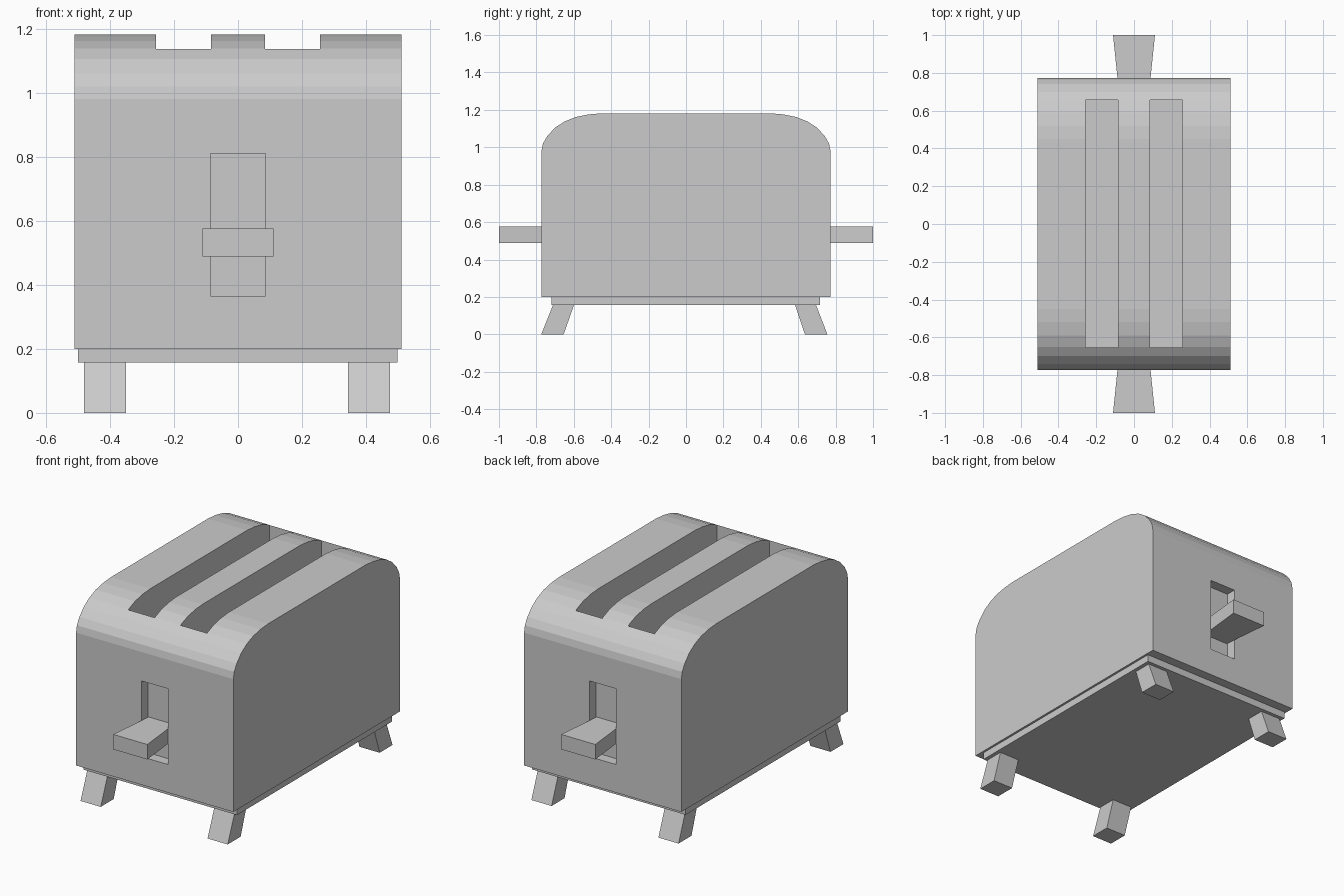
import bpy, bmesh

if "Cube" in bpy.data.objects:
    bpy.data.objects.remove(bpy.data.objects["Cube"])


def add_object(name, bm):
    bmesh.ops.recalc_face_normals(bm, faces=bm.faces)
    mesh = bpy.data.meshes.new(name)
    bm.to_mesh(mesh)
    bm.free()
    obj = bpy.data.objects.new(name, mesh)
    bpy.context.collection.objects.link(obj)
    return obj


def loft(name, start, end):
    """Solid between two matching loops of 3D points."""
    bm = bmesh.new()
    a = [bm.verts.new(p) for p in start]
    b = [bm.verts.new(p) for p in end]
    bm.faces.new(a)
    bm.faces.new(b[::-1])
    n = len(a)
    for i in range(n):
        j = (i + 1) % n
        bm.faces.new((a[i], b[i], b[j], a[j]))
    return add_object(name, bm)


def rect(x0, x1, y0, y1, z):
    return [(x0, y0, z), (x1, y0, z), (x1, y1, z), (x0, y1, z)]


def box(name, x0, x1, y0, y1, z0, z1):
    return loft(name, rect(x0, x1, y0, y1, z0), rect(x0, x1, y0, y1, z1))


def cut(obj, cutter):
    cutter.hide_render = True
    cutter.hide_viewport = False
    cutter.display_type = 'WIRE'
    mod = obj.modifiers.new(cutter.name, 'BOOLEAN')
    mod.operation = 'DIFFERENCE'
    mod.solver = 'EXACT'
    mod.object = cutter


# Body: rounded-shoulder profile swept across the width
shoulder = [(0.773, 0.2), (0.773, 0.98), (0.765, 1.02), (0.742, 1.06), (0.70, 1.105),
            (0.65, 1.138), (0.59, 1.162), (0.52, 1.176), (0.45, 1.182)]
profile = shoulder + [(-y, z) for y, z in reversed(shoulder)]
body = loft("body", [(-0.511, y, z) for y, z in profile],
            [(0.511, y, z) for y, z in profile])

cutters = []
# Bread slots
for x in (-0.17, 0.17):
    cutters.append(box("slot_cutter", x - 0.086, x + 0.086, -0.653, 0.657, 0.35, 1.3))

# Lever recesses and flared levers at front and back
for side, label in ((-1, "front"), (1, "back")):
    y0, y1 = sorted((side * 0.712, side * 0.9))
    cutters.append(box("recess_cutter", -0.086, 0.086, y0, y1, 0.365, 0.81))
    plan = [(-0.08, 0.70), (0.08, 0.70), (0.111, 1.0), (-0.111, 1.0)]
    loft(label + "_lever", [(x, side * y, 0.488) for x, y in plan],
         [(x, side * y, 0.576) for x, y in plan])

# Apply the cuts and discard the cutters
for c in cutters:
    cut(body, c)
bpy.context.view_layer.update()
mesh = bpy.data.meshes.new_from_object(
    body.evaluated_get(bpy.context.evaluated_depsgraph_get()))
body.modifiers.clear()
body.data = mesh
mesh.name = "body"
for c in cutters:
    bpy.data.objects.remove(c)

# Base plate
box("base_plate", -0.499, 0.498, -0.72, 0.716, 0.158, 0.2)

# Splayed legs
for sx, xl in ((-1, "left"), (1, "right")):
    for sy, yl in ((-1, "front"), (1, "back")):
        xs = sorted(sx * v - 0.003 for v in (0.347, 0.478))
        top = sorted(sy * v - 0.008 for v in (0.59, 0.702))
        foot = sorted(sy * v - 0.009 for v in (0.645, 0.765))
        loft(f"{yl}_{xl}_leg", rect(*xs, *foot, 0.0), rect(*xs, *top, 0.16))
